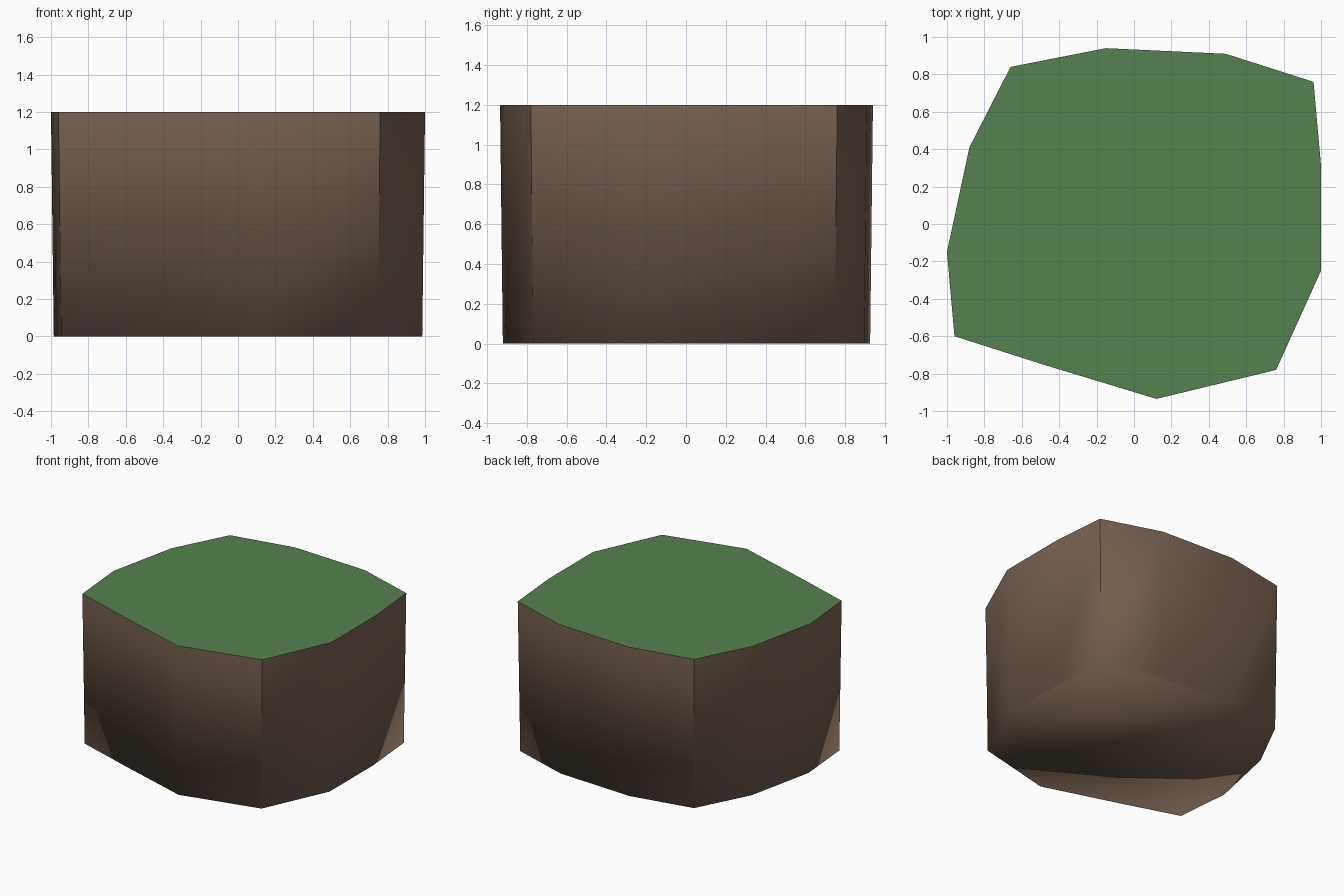
import bpy, bmesh

if "Cube" in bpy.data.objects:
    bpy.data.objects.remove(bpy.data.objects["Cube"])

HEIGHT = 1.2
TAPER = 0.985

# Irregular 12-sided outline, three segments per cliff side, counter-clockwise
outline = [(-0.96, -0.60), (-0.49, -0.75), (0.12, -0.935),
           (0.76, -0.78), (1.0, -0.25), (1.0, 0.31),
           (0.96, 0.76), (0.49, 0.91), (-0.15, 0.94),
           (-0.66, 0.84), (-0.88, 0.41), (-1.0, -0.15)]


def material(name, color):
    mat = bpy.data.materials.new(name)
    mat.diffuse_color = (*color, 1)
    mat.use_nodes = True
    mat.node_tree.nodes["Principled BSDF"].inputs["Base Color"].default_value = mat.diffuse_color
    return mat


bm = bmesh.new()
n = len(outline)
low = [bm.verts.new((x * TAPER, y * TAPER, 0)) for x, y in outline]
high = [bm.verts.new((x, y, HEIGHT)) for x, y in outline]

# Grass top and earth underside
top = bm.faces.new(high)
top.material_index = 1
bm.faces.new(low[::-1])

# Earth cliff walls
for i in range(n):
    j = (i + 1) % n
    bm.faces.new((low[i], low[j], high[j], high[i]))

for f in bm.faces:
    f.smooth = True

# Hard rim around the grass and hard edges at the four corners
for e in top.edges:
    e.smooth = False
for i in range(0, n, 3):
    bm.edges.get((low[i], high[i])).smooth = False

bm.normal_update()
mesh = bpy.data.meshes.new("ground_block")
bm.to_mesh(mesh)
bm.free()
mesh.materials.append(material("earth brown", (0.195, 0.127, 0.089)))
mesh.materials.append(material("grass green", (0.091, 0.223, 0.080)))
block = bpy.data.objects.new("ground_block", mesh)
bpy.context.collection.objects.link(block)
